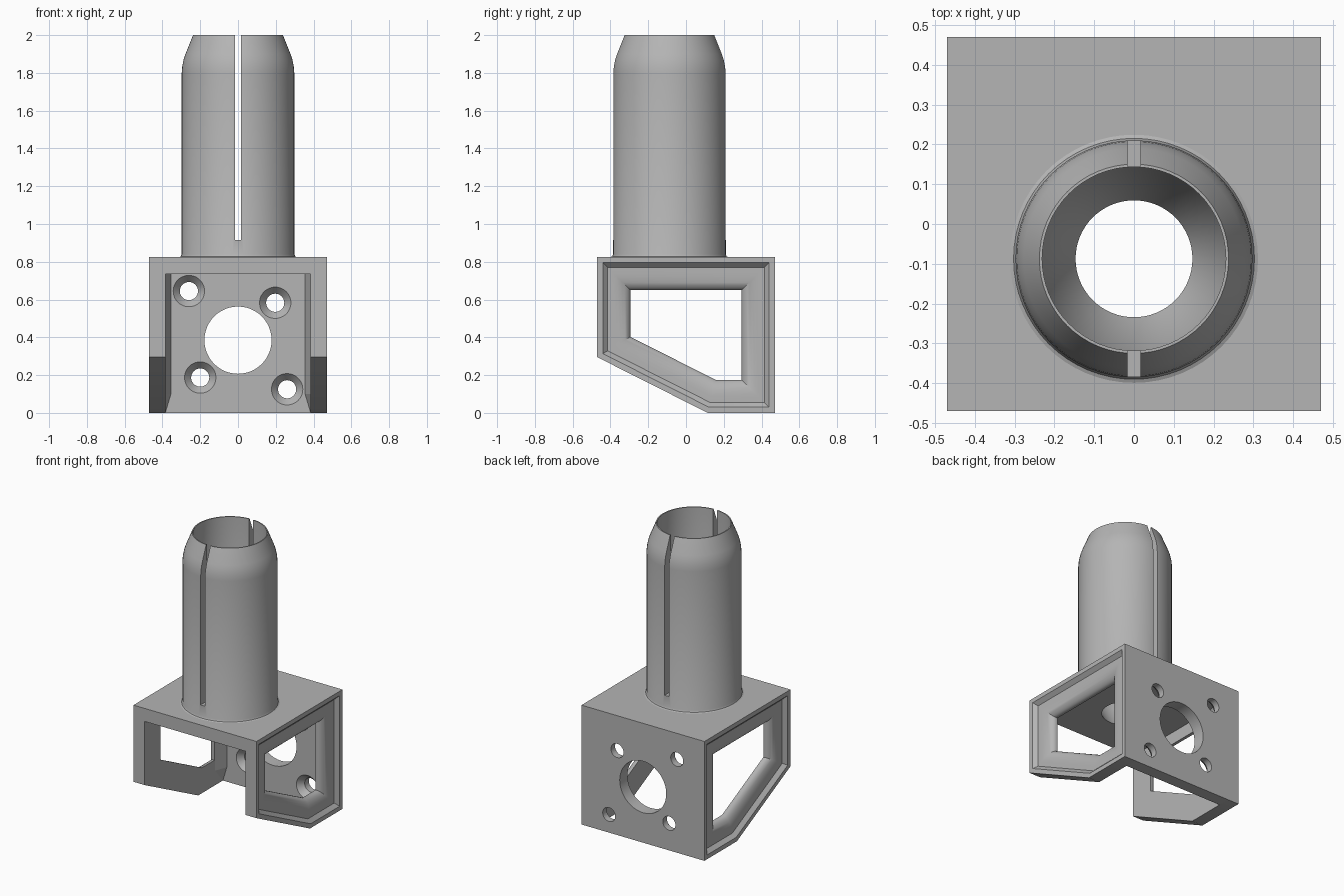
import bpy, bmesh, math
from mathutils import Vector

cube = bpy.data.objects.get("Cube")
if cube:
    bpy.data.objects.remove(cube, do_unlink=True)

grey = bpy.data.materials.new("plain grey")
grey.use_nodes = True
grey.diffuse_color = (0.46, 0.46, 0.46, 1)
grey.node_tree.nodes["Principled BSDF"].inputs["Base Color"].default_value = grey.diffuse_color

HALF, INNER = 0.47, 0.385          # bracket half width, inside face of the walls
TOP, UNDER = 0.825, 0.735          # top plate faces
TUBE_Y = -0.0875


def make(name, bm):
    bmesh.ops.recalc_face_normals(bm, faces=bm.faces)
    mesh = bpy.data.meshes.new(name)
    bm.to_mesh(mesh)
    bm.free()
    mesh.materials.append(grey)
    obj = bpy.data.objects.new(name, mesh)
    bpy.context.collection.objects.link(obj)
    return obj


def box(name, lo, hi):
    bm = bmesh.new()
    bmesh.ops.create_cube(bm, size=1)
    for v in bm.verts:
        v.co = [a + (c + 0.5) * (b - a) for a, b, c in zip(lo, hi, v.co)]
    return make(name, bm)


def loft(name, rings):
    """Skin closed rings, joining the last back to the first."""
    bm = bmesh.new()
    rows = [[bm.verts.new(p) for p in ring] for ring in rings]
    n = len(rows[0])
    for a, b in zip(rows, rows[1:] + rows[:1]):
        for i in range(n):
            j = (i + 1) % n
            bm.faces.new((a[i], a[j], b[j], b[i]))
    return make(name, bm)


def circle(r, steps=64):
    return [(r * math.cos(2 * math.pi * i / steps), r * math.sin(2 * math.pi * i / steps))
            for i in range(steps)]


def drill(name, x, z, stations):
    """Cutter along y from (y, radius) stations."""
    bm = bmesh.new()
    rows = [[bm.verts.new((x + a, y, z + b)) for a, b in circle(r, 48)] for y, r in stations]
    for a, b in zip(rows, rows[1:]):
        for i in range(48):
            j = (i + 1) % 48
            bm.faces.new((a[i], a[j], b[j], b[i]))
    bm.faces.new(rows[0])
    bm.faces.new(rows[-1])
    return make(name, bm)


def cut(obj, cutters):
    bpy.context.view_layer.objects.active = obj
    for c in cutters:
        mod = obj.modifiers.new("cut", 'BOOLEAN')
        mod.operation, mod.solver, mod.object = 'DIFFERENCE', 'EXACT', c
        bpy.ops.object.modifier_apply(modifier=mod.name)
        bpy.data.objects.remove(c, do_unlink=True)


def smooth(obj, angle=30):
    bpy.ops.object.select_all(action='DESELECT')
    obj.select_set(True)
    bpy.context.view_layer.objects.active = obj
    bpy.ops.object.shade_smooth_by_angle(angle=math.radians(angle))


def inset(poly, d):
    """Mitred inward offset of a counter-clockwise polygon."""
    out = []
    for i, p in enumerate(poly):
        e1 = (p - poly[i - 1]).normalized()
        e2 = (poly[(i + 1) % len(poly)] - p).normalized()
        n1, n2 = Vector((-e1.y, e1.x)), Vector((-e2.y, e2.x))
        out.append(p + (n1 + n2) * d / (1 + n1.dot(n2)))
    return out


# side walls: recessed rim, ledge and rounded edge around a window
outline = [Vector(p) for p in
           ((-HALF, 0.295), (0.115, 0), (HALF, 0), (HALF, TOP), (-HALF, TOP))]
section = [(INNER, 0), (HALF, 0), (HALF, 0.03), (0.445, 0.055)]
for k in range(9):
    t = k / 8 * math.pi / 2
    section.append((0.395 + 0.05 * math.cos(t), 0.085 + 0.09 * math.sin(t)))
section.append((INNER, 0.175))

for side, label in ((1, "left"), (-1, "right")):
    wall = loft(label + "_wall", [[(side * x, p.x, p.y) for p in inset(outline, d)]
                                  for x, d in section])
    smooth(wall)
    # tapered corner gusset between wall and back plate
    bm = bmesh.new()
    tri = ((INNER, 0.3), (0.355, INNER), (INNER, INNER))
    hi = [bm.verts.new((side * x, y, UNDER)) for x, y in tri]
    lo = [bm.verts.new((side * x, y, 0.1)) for x, y in tri]
    tip = bm.verts.new((side * INNER, INNER, 0))
    bm.faces.new(hi)
    for i in range(3):
        j = (i + 1) % 3
        bm.faces.new((hi[i], hi[j], lo[j], lo[i]))
        bm.faces.new((lo[i], lo[j], tip))
    make(label + "_gusset", bm)

# back plate with a centre hole and four countersunk screw holes
back = box("back_plate", (-INNER, INNER, 0), (INNER, HALF, TOP))
holes = [drill("centre_cutter", 0, 0.385, ((0.3, 0.178), (0.6, 0.178)))]
for x, z in ((-0.26, 0.645), (0.197, 0.583), (-0.2, 0.187), (0.26, 0.125)):
    holes.append(drill("screw_cutter", x, z,
                       ((0.35, 0.083), (0.385, 0.083), (0.425, 0.048), (0.6, 0.048))))
cut(back, holes)
smooth(back)

# top plate, opened for the tube
plate = box("top_plate", (-INNER, -HALF, UNDER), (INNER, INNER, TOP))
bm = bmesh.new()
bmesh.ops.create_cone(bm, cap_ends=True, segments=64, radius1=0.26, radius2=0.26, depth=0.5)
bmesh.ops.translate(bm, verts=bm.verts, vec=(0, TUBE_Y, 0.78))
cut(plate, [make("tube_cutter", bm)])

# socket tube: funnel bottom, straight bore, tapered lip
profile = [(0.147, UNDER), (0.262, UNDER), (0.262, 0.815), (0.312, 0.815), (0.312, TOP),
           (0.303, 0.829), (0.298, 0.84), (0.298, 1.8), (0.295, 1.835), (0.288, 1.87),
           (0.278, 1.9), (0.238, 2), (0.231, 2), (0.231, 0.9)]
tube = loft("socket_tube", [[(x, y + TUBE_Y, z) for x, y in circle(r)] for r, z in profile])
cut(tube, [box("slot_cutter", (-0.0165, -0.6, 0.915), (0.0165, 0.5, 2.2))])
smooth(tube)
